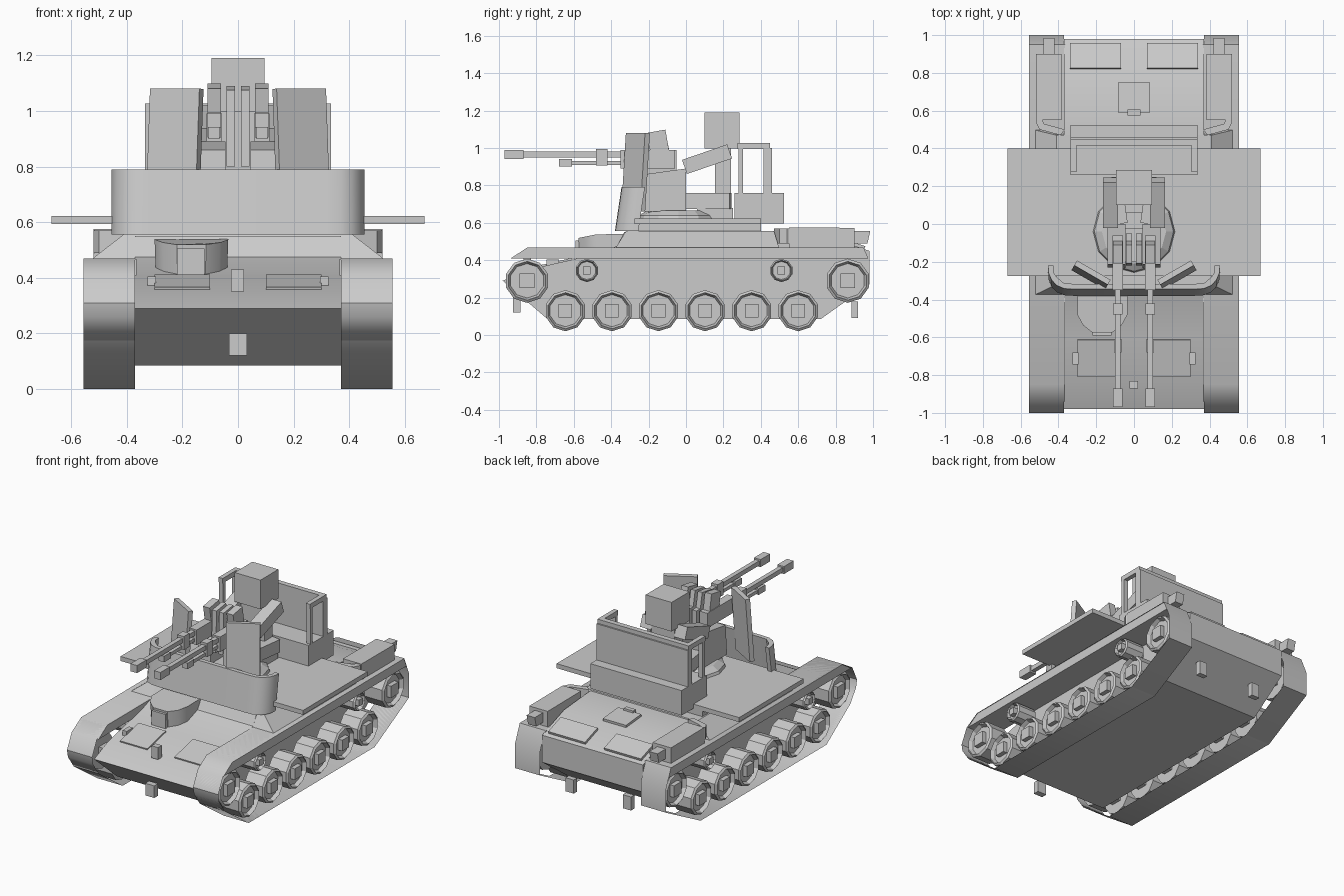
import bpy, bmesh
from math import sin, cos, pi, radians
from mathutils import Vector, Matrix

if "Cube" in bpy.data.objects:
    bpy.data.objects.remove(bpy.data.objects["Cube"])


def finish(bm, name, mirror=False, smooth=False):
    bmesh.ops.recalc_face_normals(bm, faces=bm.faces)
    me = bpy.data.meshes.new(name)
    bm.to_mesh(me)
    bm.free()
    ob = bpy.data.objects.new(name, me)
    bpy.context.collection.objects.link(ob)
    if mirror:
        ob.modifiers.new("mirror", 'MIRROR').use_mirror_merge = False
    if smooth:
        bpy.ops.object.select_all(action='DESELECT')
        ob.select_set(True)
        bpy.context.view_layer.objects.active = ob
        bpy.ops.object.shade_smooth_by_angle(angle=radians(35))
    return ob


def loft(name, rings, mirror=False, smooth=False, rot=None):
    """Skin closed rings of 3D points and cap both ends; rot = [(degrees, axis)] about the centre."""
    bm = bmesh.new()
    rs = [[bm.verts.new(p) for p in r] for r in rings]
    n = len(rs[0])
    for a, b in zip(rs, rs[1:]):
        for i in range(n):
            j = (i + 1) % n
            bm.faces.new((a[i], a[j], b[j], b[i]))
    bm.faces.new(rs[0])
    bm.faces.new(rs[-1])
    if rot:
        c = sum((v.co for v in bm.verts), Vector()) / len(bm.verts)
        for ang, axis in rot:
            bmesh.ops.rotate(bm, cent=c, matrix=Matrix.Rotation(radians(ang), 3, axis), verts=bm.verts)
    return finish(bm, name, mirror, smooth)


def box(name, x, y, z, mirror=False, rot=None):
    ring = lambda h: [(x[0], y[0], h), (x[1], y[0], h), (x[1], y[1], h), (x[0], y[1], h)]
    return loft(name, [ring(z[0]), ring(z[1])], mirror, rot=rot)


def prism(name, x, yz, mirror=False, smooth=False):
    return loft(name, [[(h, a, b) for a, b in yz] for h in x], mirror, smooth)


def wheel(name, y, z, r, sides=10):
    prof = [(.40, r), (.53, r), (.54, r * .88), (.515, r * .78)]
    rings = [[(x, y + q * cos(2 * pi * (i + .5) / sides), z + q * sin(2 * pi * (i + .5) / sides))
              for i in range(sides)] for x, q in prof]
    loft(name, rings, mirror=True)
    h = r * .33
    box(name + "_hub", (.36, .545), (y - h, y + h), (z - h, z + h), mirror=True)


# Hull
prism("hull", (-.37, .37), [(-.98, .29), (-.84, .35), (-.6, .405), (-.48, .435), (-.37, .475), (-.33, .55),
                            (.5, .55), (.75, .53), (.98, .45), (.98, .27), (.72, .085), (-.74, .085)], smooth=True)
loft("superstructure", [
    [(-.535, -.38, .46), (.535, -.38, .46), (.535, .5, .46), (-.535, .5, .46)],
    [(-.41, -.32, .557), (.41, -.32, .557), (.41, .47, .557), (-.41, .47, .557)]])
box("floor_riser", (-.4, .4), (-.27, .4), (.55, .6))
box("floor_platform", (-.67, .67), (-.275, .4), (.593, .623))

# Track bands with open middle
bm = bmesh.new()
track = [(-.85, .47), (-.95, .41), (-1, .31), (-.99, .26), (-.93, .175), (-.68, 0),
         (.64, 0), (1, .19), (1, .35), (.95, .47)]
face = bm.faces.new([bm.verts.new((.37, y, z)) for y, z in track])
bmesh.ops.inset_region(bm, faces=[face], thickness=.027, use_even_offset=True, use_boundary=True)
bmesh.ops.delete(bm, geom=[face], context='FACES_ONLY')
ext = bmesh.ops.extrude_face_region(bm, geom=bm.faces[:])
bmesh.ops.translate(bm, vec=(.185, 0, 0), verts=[v for v in ext["geom"] if isinstance(v, bmesh.types.BMVert)])
finish(bm, "track", True, True)
prism("fender", (.365, .553), [(-.85, .467), (.95, .467), (.975, .408), (-.94, .408)], True)

# Wheels
for i in range(6):
    wheel("road_wheel_%d" % (i + 1), -.645 + i * .249, .13, .11)
wheel("drive_wheel", -.85, .29, .118)
wheel("idler_wheel", .865, .29, .118)
for i, y in enumerate((-.53, .51)):
    wheel("return_roller_%d" % (i + 1), y, .345, .062)

# Front hull fittings
hood = [(-.3, -.33), (-.3, -.48), (-.27, -.535), (-.22, -.575), (-.115, -.575), (-.065, -.535), (-.035, -.48), (-.035, -.33)]
loft("driver_hood", [
    [(-.168 + (x + .168) * .96, y + .01, .39) for x, y in hood],
    [(x, y, .54 + .2 * min(0, y + .47)) for x, y in hood]], smooth=True)
box("driver_vision_port", (-.22, -.12), (-.59, -.55), (.41, .505))
box("front_hatch", (.1, .3), (-.81, -.61), (.374, .389), True, rot=[(13, 'X')])
box("hatch_hinge", (.295, .325), (-.745, -.68), (.37, .405), True)
box("headlight", (-.025, .022), (-.87, -.83), (.35, .43))
box("front_tow_hook", (-.033, .033), (-.925, -.885), (.12, .2))
box("rear_tow_hook", (.18, .24), (.885, .92), (.09, .18), True)

# Rear deck fittings
box("engine_hatch", (.07, .34), (.82, .96), (.48, .498), True, rot=[(-19, 'X')])
box("deck_plate", (-.085, .085), (.59, .75), (.54, .556), rot=[(-5, 'X')])
box("deck_handle", (-.035, .035), (.575, .605), (.54, .575))
prism("exhaust_box", (.385, .52), [(.55, .575), (.9, .573), (.9, .465), (.55, .465)], True)
prism("exhaust_tip", (.42, .48), [(.88, .555), (.985, .555), (.97, .49), (.88, .49)], True)
loft("exhaust_pipe", [[(x, y, z) for z in (.49, .57)] + [(x - .025, y + .03, z) for z in (.57, .49)]
                      for x, y in ((.39, .47), (.50, .50), (.52, .54), (.50, .58))], True)

# Curved front wall of the fighting compartment
def u_plan(d):
    half = [(.455 - d, -.22), (.452 - d, -.26), (.437 - d, -.295 + d * .5), (.41 - d * .7, -.325 + d),
            (.37, -.342 + d), (.32, -.345 + d)]
    return half + [(-x, y) for x, y in reversed(half)]
ring = u_plan(0) + u_plan(.028)[::-1]
loft("front_wall", [[(x, y - dy, z) for x, y in ring] for dy, z in ((.035, .555), (0, .79))], smooth=True)

# Rear bin with tall back panel and window frames
box("rear_bin", (-.335, .335), (.26, .525), (.595, .76))
box("back_panel", (-.335, .335), (.415, .46), (.75, 1.0))
box("back_panel_rail", (-.335, .335), (.415, .45), (.99, 1.027))
box("window_post", (.305, .335), (.28, .305), (.75, 1.0), True)
box("window_top", (.305, .335), (.275, .42), (.995, 1.027), True)

# Turntable and gun mount
ring = lambda r, z: [(r * cos(2 * pi * i / 12), -.04 + r * sin(2 * pi * i / 12), z) for i in range(12)]
loft("turntable", [ring(.22, .615), ring(.21, .64), ring(.17, .665)])
prism("mount_cheek", (.045, .14), [(-.23, .66), (-.215, .86), (0, .89), (0, .66)], True)
prism("mount_bracket", (.01, .042), [(-.22, .8), (-.21, 1.075), (-.11, 1.09), (-.09, .99), (-.05, .99), (-.05, .8)], True)
box("mount_base", (-.1, .1), (-.2, -.02), (.64, .72))

# Angled gun shields
box("gun_shield", (.125, .33), (-.285, -.255), (.66, 1.08), True, rot=[(-4, 'X'), (30, 'Z')])

# Twin guns
box("muzzle_brake", (.062, .11), (-.97, -.87), (.94, .99), True)
box("barrel", (.071, .101), (-.88, -.1), (.95, .98), True)
box("barrel_sleeve", (.062, .11), (-.48, -.42), (.905, .995), True)
box("recoil_tube", (.075, .097), (-.62, -.2), (.908, .93), True)
box("recoil_cap", (.066, .106), (-.68, -.61), (.9, .94), True)
box("receiver", (.058, .114), (-.35, -.06), (.89, .99), True)
box("feed_guide", (.062, .11), (-.2, -.1), (.98, 1.09), True, rot=[(10, 'X')])

# Blocky seated gunner
box("gunner_torso", (-.085, .085), (.155, .24), (.68, 1.0))
box("gunner_head", (-.095, .095), (.1, .287), (.997, 1.19))
box("gunner_arm", (.085, .165), (-.015, .24), (.9, .98), True, rot=[(19, 'X')])
box("gunner_leg", (.05, .13), (0, .24), (.675, .76), True, rot=[(-8, 'Z')])
box("gunner_seat", (-.12, .12), (.06, .25), (.615, .68))
